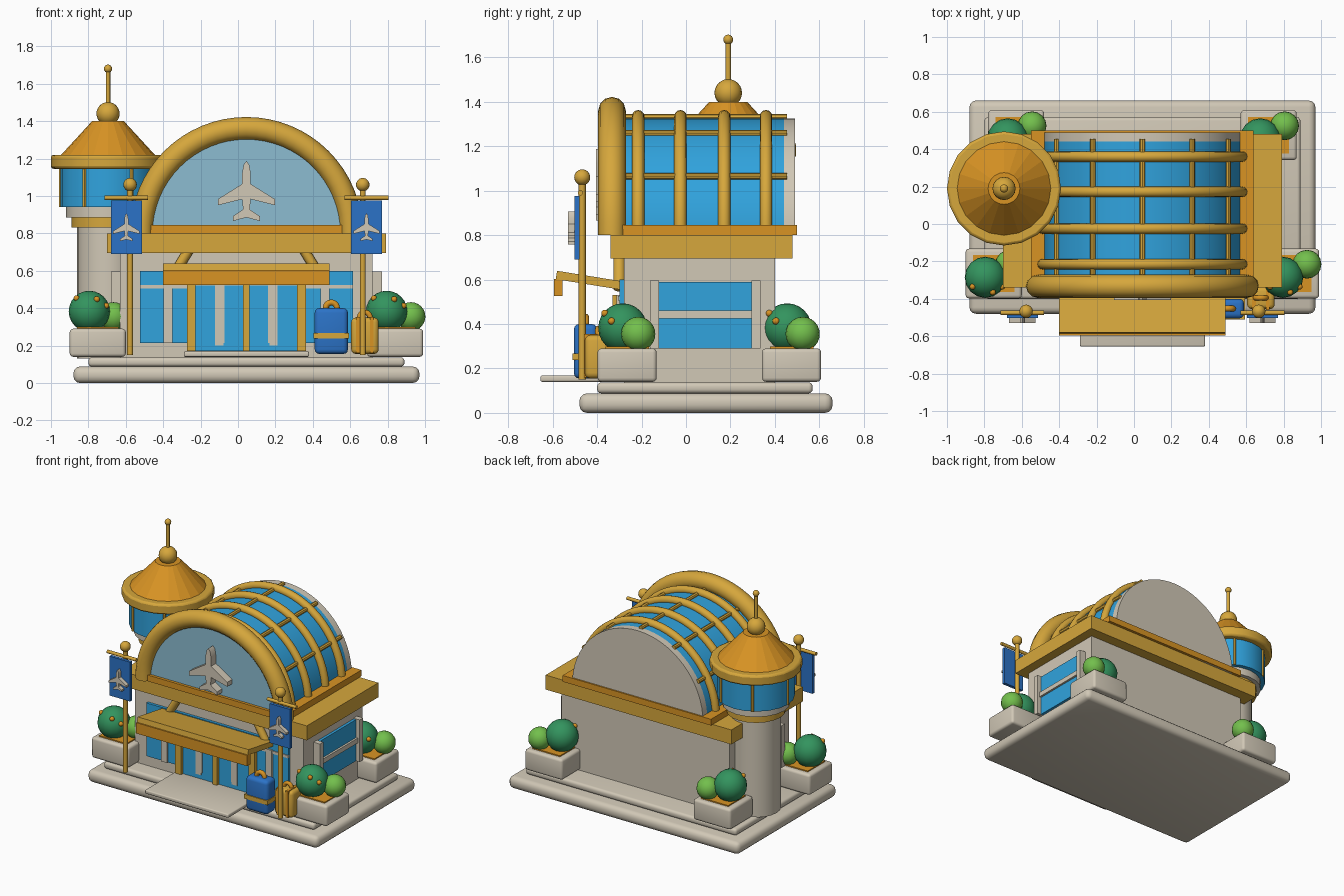
import bpy, bmesh, math
from mathutils import Vector, Matrix

if "Cube" in bpy.data.objects:
    bpy.data.objects.remove(bpy.data.objects["Cube"])

CX = 0.045  # symmetry plane of the building


def mat(name, r, g, b):
    m = bpy.data.materials.new(name)
    lin = [c / 12.92 if c <= 0.04045 else ((c + 0.055) / 1.055) ** 2.4 for c in (r, g, b)]
    m.diffuse_color = (*lin, 1)
    m.use_nodes = True
    m.node_tree.nodes["Principled BSDF"].inputs["Base Color"].default_value = m.diffuse_color
    return m


STONE = mat("stone", 0.82, 0.785, 0.715)
GOLD = mat("gold", 0.84, 0.655, 0.235)
ORANGE = mat("orange", 0.85, 0.58, 0.14)
GLASS = mat("blue_glass", 0.19, 0.64, 0.87)
PALE = mat("pale_glass", 0.55, 0.74, 0.82)
BLUE = mat("deep_blue", 0.17, 0.45, 0.78)
GREEN = mat("dark_green", 0.20, 0.58, 0.37)
LIME = mat("light_green", 0.45, 0.75, 0.30)


def finish(name, bm, m, smooth=True):
    bmesh.ops.recalc_face_normals(bm, faces=bm.faces[:])
    me = bpy.data.meshes.new(name)
    bm.to_mesh(me)
    bm.free()
    me.materials.append(m)
    ob = bpy.data.objects.new(name, me)
    bpy.context.collection.objects.link(ob)
    if smooth:
        bpy.ops.object.select_all(action='DESELECT')
        ob.select_set(True)
        bpy.context.view_layer.objects.active = ob
        bpy.ops.object.shade_smooth_by_angle(angle=math.radians(40))
    return ob


def box(name, m, x0, x1, y0, y1, z0, z1, bevel=0, rot=None):
    bm = bmesh.new()
    bmesh.ops.create_cube(bm, size=1)
    bmesh.ops.scale(bm, vec=(x1 - x0, y1 - y0, z1 - z0), verts=bm.verts)
    if bevel:
        bmesh.ops.bevel(bm, geom=bm.edges[:], offset=bevel, segments=3, profile=0.5, affect='EDGES')
    if rot:
        bmesh.ops.rotate(bm, matrix=Matrix.Rotation(rot, 3, 'X'), verts=bm.verts)
    bmesh.ops.translate(bm, vec=((x0 + x1) / 2, (y0 + y1) / 2, (z0 + z1) / 2), verts=bm.verts)
    return finish(name, bm, m, bool(bevel))


def rod(name, m, a, b, r, r2=None, sides=12, smooth=True):
    a, b = Vector(a), Vector(b)
    d = b - a
    bm = bmesh.new()
    bmesh.ops.create_cone(bm, cap_ends=True, segments=sides, radius1=r,
                          radius2=r if r2 is None else r2, depth=d.length)
    bm.transform(Matrix.Translation((a + b) / 2) @ d.to_track_quat('Z', 'Y').to_matrix().to_4x4())
    return finish(name, bm, m, smooth)


def ball(name, m, c, r):
    bm = bmesh.new()
    bmesh.ops.create_uvsphere(bm, u_segments=16, v_segments=12, radius=r)
    bmesh.ops.translate(bm, vec=c, verts=bm.verts)
    return finish(name, bm, m)


def prism(name, m, pts, y0, y1):
    """Extrude an x-z outline from y0 to y1."""
    bm = bmesh.new()
    f = bm.faces.new([bm.verts.new((x, y0, z)) for x, z in pts])
    ext = bmesh.ops.extrude_face_region(bm, geom=[f])
    bmesh.ops.translate(bm, vec=(0, y1 - y0, 0),
                        verts=[v for v in ext['geom'] if isinstance(v, bmesh.types.BMVert)])
    return finish(name, bm, m)


def arch(name, m, c, major, minor, steps=32):
    """Half ring standing in the x-z plane."""
    bm = bmesh.new()
    circ = bmesh.ops.create_circle(bm, cap_ends=True, segments=12, radius=minor)
    bmesh.ops.translate(bm, vec=(major, 0, 0), verts=circ['verts'])
    bmesh.ops.spin(bm, geom=bm.faces[:] + bm.edges[:] + bm.verts[:], cent=(0, 0, 0),
                   axis=(0, -1, 0), angle=math.pi, steps=steps)
    bmesh.ops.translate(bm, vec=c, verts=bm.verts)
    return finish(name, bm, m)


def half_disc(r, zc=0.80, n=32):
    return [(CX + r * math.cos(math.pi * i / n), zc + r * math.sin(math.pi * i / n)) for i in range(n + 1)]


def plane_icon(name, cx, cz, size, y0, y1):
    half = [(0, .5), (.045, .44), (.07, .3), (.07, .12), (.47, -.13), (.47, -.23), (.07, -.13),
            (.055, -.3), (.22, -.41), (.22, -.49), (0, -.43)]
    pts = half + [(-x, z) for x, z in half[-2:0:-1]]
    prism(name, STONE, [(cx + x * size, cz + z * size) for x, z in pts], y0, y1)


# Plinth and entrance step
box("plinth", STONE, -0.88, 0.97, -0.48, 0.66, 0.0, 0.088, 0.035)
box("upper_step", STONE, -0.80, 0.89, -0.40, 0.57, 0.088, 0.137, 0.018)
box("entrance_step", STONE, -0.29, 0.38, -0.655, -0.28, 0.14, 0.168, 0.008)

# Hall walls and eaves
box("hall_walls", STONE, -0.63, 0.72, -0.28, 0.40, 0.13, 0.72)
box("eave_band", GOLD, -0.70, 0.79, -0.34, 0.48, 0.695, 0.80)
box("vault_curb", ORANGE, -0.55, 0.64, -0.37, 0.50, 0.80, 0.845)

# Vaulted roof
prism("vault_glass", GLASS, half_disc(0.525), -0.31, 0.44)
prism("vault_back_wall", STONE, half_disc(0.525), 0.44, 0.49)
prism("front_fanlight", PALE, half_disc(0.53), -0.35, -0.31)
arch("front_arch", GOLD, (CX, -0.333, 0.80), 0.56, 0.062)
for y in (-0.215, -0.025, 0.172, 0.36):
    arch("vault_rib", GOLD, (CX, y, 0.80), 0.535, 0.028)
for deg in (30, 60, 90, 120, 150):
    x, z = CX + 0.53 * math.cos(math.radians(deg)), 0.80 + 0.53 * math.sin(math.radians(deg))
    rod("vault_purlin", GOLD, (x, -0.31, z), (x, 0.455, z), 0.015, sides=8)
plane_icon("fanlight_emblem", CX, 1.025, 0.325, -0.405, -0.345)

# Front glazing and doors
box("front_glazing", GLASS, -0.525, 0.615, -0.30, -0.27, 0.215, 0.60)
box("glazing_transom", STONE, -0.525, 0.615, -0.306, -0.27, 0.505, 0.525)
for x in (0.14, 0.42):
    for s in (-1, 1):
        box("glazing_mullion", STONE, CX + s * x - 0.024, CX + s * x + 0.024, -0.312, -0.27, 0.215, 0.53)
box("door_glass", GLASS, -0.25, 0.34, -0.308, -0.27, 0.17, 0.52)
for x in (-0.25, -0.10, CX, 0.19, 0.34):
    w = 0.024 if abs(x - CX) > 0.2 else 0.017
    if abs(x - CX) > 0.2 or x == CX:
        box("door_post", GOLD, x - w, x + w, -0.33, -0.27, 0.17, 0.53)
    else:
        box("door_panel", STONE, x - 0.022, x + 0.022, -0.314, -0.27, 0.20, 0.52)

# Canopy
box("canopy_slab", GOLD, -0.40, 0.49, -0.585, -0.29, 0.578, 0.616, rot=-0.16)
box("canopy_fascia", ORANGE, -0.40, 0.49, -0.595, -0.555, 0.525, 0.603)
for s in (-1, 1):
    rod("canopy_brace", GOLD, (CX + s * 0.40, -0.30, 0.56), (CX + s * 0.29, -0.30, 0.74), 0.027)

# Side windows
for s in (-1, 1):
    def side(name, m, d, y0, y1, z0, z1):
        a, b = sorted((CX + s * 0.66, CX + s * (0.675 + d)))
        box(name, m, a, b, y0, y1, z0, z1)
    side("side_window_glass", GLASS, 0.02, -0.13, 0.305, 0.29, 0.59)
    side("side_window_bar", STONE, 0.035, -0.13, 0.305, 0.425, 0.46)
    for y in (-0.162, 0.295):
        side("side_window_post", STONE, 0.05, y, y + 0.04, 0.29, 0.595)

# Control tower
TX, TY = -0.695, 0.19
for name, m, z0, z1, r, r2 in (
        ("tower_shaft", STONE, 0.13, 0.84, 0.165, 0.165), ("tower_collar", GOLD, 0.83, 0.886, 0.195, 0.195),
        ("tower_sill", STONE, 0.886, 0.94, 0.225, 0.225), ("tower_glass", GLASS, 0.94, 1.15, 0.255, 0.255),
        ("tower_eave", GOLD, 1.145, 1.22, 0.305, 0.305), ("tower_roof", ORANGE, 1.215, 1.40, 0.255, 0.085),
        ("tower_spire", GOLD, 1.40, 1.68, 0.012, 0.012)):
    ob = rod(name, m, (TX, TY, z0), (TX, TY, z1), r, r2, sides=20, smooth=name != "tower_roof")
    if name == "tower_eave":
        bv = ob.modifiers.new("soft_edge", 'BEVEL')
        bv.width, bv.segments, bv.limit_method, bv.angle_limit = 0.014, 2, 'ANGLE', 0.9
ball("tower_finial", GOLD, (TX, TY, 1.44), 0.062)
ball("spire_tip", GOLD, (TX, TY, 1.68), 0.022)
for i in range(6):
    x, y = TX + 0.254 * math.cos(i * math.pi / 3), TY + 0.254 * math.sin(i * math.pi / 3)
    rod("tower_mullion", GOLD, (x, y, 0.94), (x, y, 1.15), 0.01, sides=6)

# Banners on poles
for s in (-1, 1):
    px, bx = CX + s * 0.622, CX + s * 0.642
    rod("banner_pole", GOLD, (px, -0.467, 0.15), (px, -0.467, 1.04), 0.016)
    ball("pole_finial", GOLD, (px, -0.467, 1.06), 0.036)
    rod("banner_bar", GOLD, (bx - 0.117, -0.475, 0.99), (bx + 0.117, -0.475, 0.99), 0.012)
    box("banner_cloth", BLUE, bx - 0.083, bx + 0.083, -0.502, -0.48, 0.69, 0.975)
    plane_icon("banner_emblem", bx, 0.832, 0.15, -0.53, -0.50)

# Luggage
box("large_suitcase", BLUE, 0.41, 0.588, -0.505, -0.40, 0.155, 0.40, 0.025)
box("suitcase_strap", GOLD, 0.405, 0.593, -0.511, -0.395, 0.237, 0.268)
arch("large_handle", ORANGE, (0.499, -0.452, 0.40), 0.03, 0.016, 12)
box("small_suitcase", GOLD, 0.605, 0.752, -0.455, -0.335, 0.155, 0.35, 0.025)
for x in (0.642, 0.715):
    box("small_suitcase_strap", ORANGE, x - 0.01, x + 0.01, -0.46, -0.33, 0.16, 0.354)
arch("small_handle", ORANGE, (0.678, -0.395, 0.35), 0.028, 0.014, 12)

# Planters with shrubs
for x, y in ((-0.75, -0.265), (0.84, -0.265), (-0.63, 0.475), (0.72, 0.475)):
    box("planter", STONE, x - 0.15, x + 0.15, y - 0.133, y + 0.133, 0.14, 0.29, 0.018)
    box("planter_soil", ORANGE, x - 0.11, x + 0.11, y - 0.098, y + 0.098, 0.28, 0.298)
    ball("large_shrub", GREEN, (x - 0.045, y - 0.02, 0.383), 0.11)
    ball("small_shrub", LIME, (x + 0.085, y + 0.05, 0.355), 0.077)
    for dx, dy, dz in ((0.04, -0.08, 0.065), (-0.068, -0.05, 0.07), (0.09, -0.05, 0.03)):
        ball("berry", ORANGE, (x - 0.045 + dx, y - 0.02 + dy, 0.383 + dz), 0.016)
